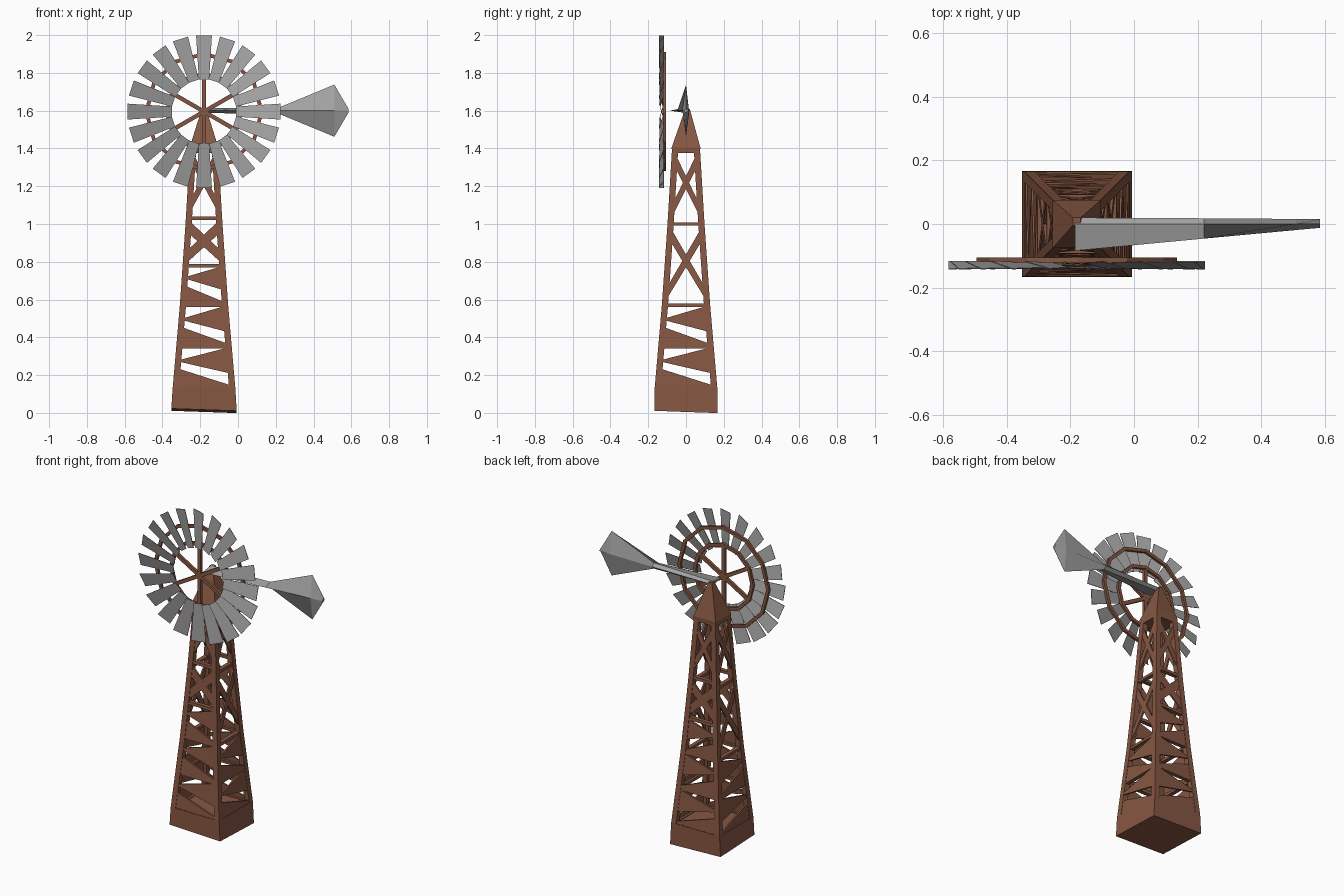
import bpy, bmesh, math
from mathutils import Vector

cube = bpy.data.objects.get("Cube")
if cube:
    bpy.data.objects.remove(cube)


def material(name, rgb):
    m = bpy.data.materials.new(name)
    m.use_nodes = True
    m.diffuse_color = (*rgb, 1)
    m.node_tree.nodes["Principled BSDF"].inputs["Base Color"].default_value = (*rgb, 1)
    return m


rust = material("rusty brown", (0.24, 0.095, 0.055))
steel = material("steel grey", (0.36, 0.36, 0.36))


def make(name, bm, mat):
    bmesh.ops.recalc_face_normals(bm, faces=bm.faces[:])
    me = bpy.data.meshes.new(name)
    bm.to_mesh(me)
    bm.free()
    me.materials.append(mat)
    ob = bpy.data.objects.new(name, me)
    bpy.context.collection.objects.link(ob)
    return ob


def loft(bm, sections):
    """Skin closed sections of equal length and cap both ends."""
    rings = [[bm.verts.new(p) for p in s] for s in sections]
    n = len(rings[0])
    for a, b in zip(rings, rings[1:]):
        for i in range(n):
            bm.faces.new((a[i], a[(i + 1) % n], b[(i + 1) % n], b[i]))
    bm.faces.new(rings[0][::-1])
    bm.faces.new(rings[-1])


def plate(bm, points, offset):
    """Thin prism from a flat outline."""
    loft(bm, [[Vector(p) for p in points], [Vector(p) + Vector(offset) for p in points]])


# Tower taper: height, half width
CX = -0.18
PROFILE = [(0, 0.17), (0.16, 0.165), (0.57, 0.128), (1.0, 0.098), (1.4, 0.074)]
CORNERS = [(-1, -1), (1, -1), (1, 1), (-1, 1)]


def half(z):
    for (z0, h0), (z1, h1) in zip(PROFILE, PROFILE[1:]):
        if z <= z1:
            return h0 + (h1 - h0) * (z - z0) / (z1 - z0)
    return PROFILE[-1][1]


def square(h, z):
    return [(CX + sx * h, sy * h, z) for sx, sy in CORNERS]


# Solid base with a slightly tilted underside
bm = bmesh.new()
loft(bm, [[(CX + sx * 0.173, sy * 0.166, 0.011 - 0.006 * (sx + sy)) for sx, sy in CORNERS],
          square(half(0.135), 0.135)])
make("tower_base", bm, rust)

# Four tapering corner legs
bm = bmesh.new()
for sx, sy in CORNERS:
    sections = []
    for z in (0.13, 0.57, 1.0, 1.4):
        h, w = half(z), 0.033
        sections.append([(CX + sx * (h - w * a), sy * (h - w * b), z)
                         for a, b in ((0, 0), (1, 0), (1, 1), (0, 1))])
    loft(bm, sections)
make("tower_legs", bm, rust)


def on_face(axis, side, u, z, inset=0.003):
    """Point on a tower side: u runs from -1 to 1 along +x or +y."""
    h = half(z)
    if axis == "y":
        return (CX + u * h, side * (h - inset), z)
    return (CX + side * (h - inset), u * h, z)


# Wedge braces below, crossed braces above, flat girts at the joints
wedges, crosses, girts = bmesh.new(), bmesh.new(), bmesh.new()
for axis in "xy":
    for side in (-1, 1):
        inward = (0, -side * 0.01, 0) if axis == "y" else (-side * 0.01, 0, 0)
        deep = [c * 2.5 for c in inward]

        def panel(bm, outline, off=inward):
            plate(bm, [on_face(axis, side, u, z) for u, z in outline], off)

        bays = [(0.13, 0.35), (0.35, 0.57)]
        spans = [(0.57, 1.0), (1.0, 1.4)]
        if axis == "y":
            bays += [(0.57, 0.78)]
            spans = [(0.78, 1.03), (1.03, 1.4)]
        for z0, z1 in bays:
            panel(wedges, [(-0.97, z0), (0.97, z0 + 0.01), (-0.97, z0 + 0.11)])
            panel(wedges, [(-0.97, z0 + 0.145), (0.97, z0 + 0.075), (0.97, z1)])
        for z0, z1 in spans:
            t = 0.022
            for s in (-1, 1):
                panel(crosses, [(-0.95 * s, z0), (-0.95 * s, z0 + 3 * t),
                                (0.95 * s, z1), (0.95 * s, z1 - 3 * t)])
        for z in sorted({a for a, b in bays + spans} | {1.385}):
            panel(girts, [(-0.97, z - 0.009), (0.97, z - 0.009),
                          (0.97, z + 0.009), (-0.97, z + 0.009)], deep)
make("wedge_braces", wedges, rust)
make("cross_braces", crosses, rust)
make("girts", girts, rust)

# Pointed tower cap
bm = bmesh.new()
loft(bm, [square(0.074, 1.375), square(0.076, 1.405),
          [(x, y + 0.008, z) for x, y, z in square(0.012, 1.61)]])
make("tower_cap", bm, rust)

# Wheel
HUB = Vector((CX, 0, 1.595))


def polar(r, angle, y, side=0.0):
    radial = Vector((math.cos(angle), 0, math.sin(angle)))
    tangent = Vector((-math.sin(angle), 0, math.cos(angle)))
    return HUB + radial * r + tangent * side + Vector((0, y, 0))


bm = bmesh.new()
for i in range(20):
    a = math.tau * i / 20
    corners = [(0.17, -0.027), (0.404, -0.042), (0.404, 0.042), (0.17, 0.027)]
    plate(bm, [polar(r, a, -0.131 + s * 0.28, s) for r, s in corners], (0, 0.003, 0))
make("wheel_blades", bm, steel)

for name, radius in (("inner_ring", 0.208), ("outer_ring", 0.315)):
    bm = bmesh.new()
    n = 12
    rows = []
    for i in range(n):
        a = math.tau * i / n
        rows.append([bm.verts.new(polar(r, a, y)) for r, y in
                     ((radius, -0.121), (radius, -0.106),
                      (radius - 0.02, -0.106), (radius - 0.02, -0.121))])
    for i in range(n):
        p, q = rows[i], rows[(i + 1) % n]
        for j in range(4):
            k = (j + 1) % 4
            bm.faces.new((p[j], p[k], q[k], q[j]))
    make(name, bm, rust)

bm = bmesh.new()
for i in range(6):
    a = math.radians(30 + 60 * i)
    loft(bm, [[polar(r, a, y, s) for y, s in
               ((-0.125, -0.011), (-0.125, 0.011), (-0.108, 0.011), (-0.108, -0.011))]
              for r in (0.0, 0.2)])
make("wheel_spokes", bm, rust)

# Tail: wide flat arm twisting into an upright fin
bm = bmesh.new()
STATIONS = [(-0.185, -0.084, 0.02, 0.012), (0.22, -0.046, 0.018, 0.018),
            (0.51, -0.019, 0.016, 0.138), (0.585, -0.012, 0.015, 0.01)]
loft(bm, [[(x, y0, 1.6), (x, 0.0, 1.6 + h), (x, y1, 1.6), (x, 0.0, 1.6 - h)]
          for x, y0, y1, h in STATIONS])
make("tail_vane", bm, steel)
